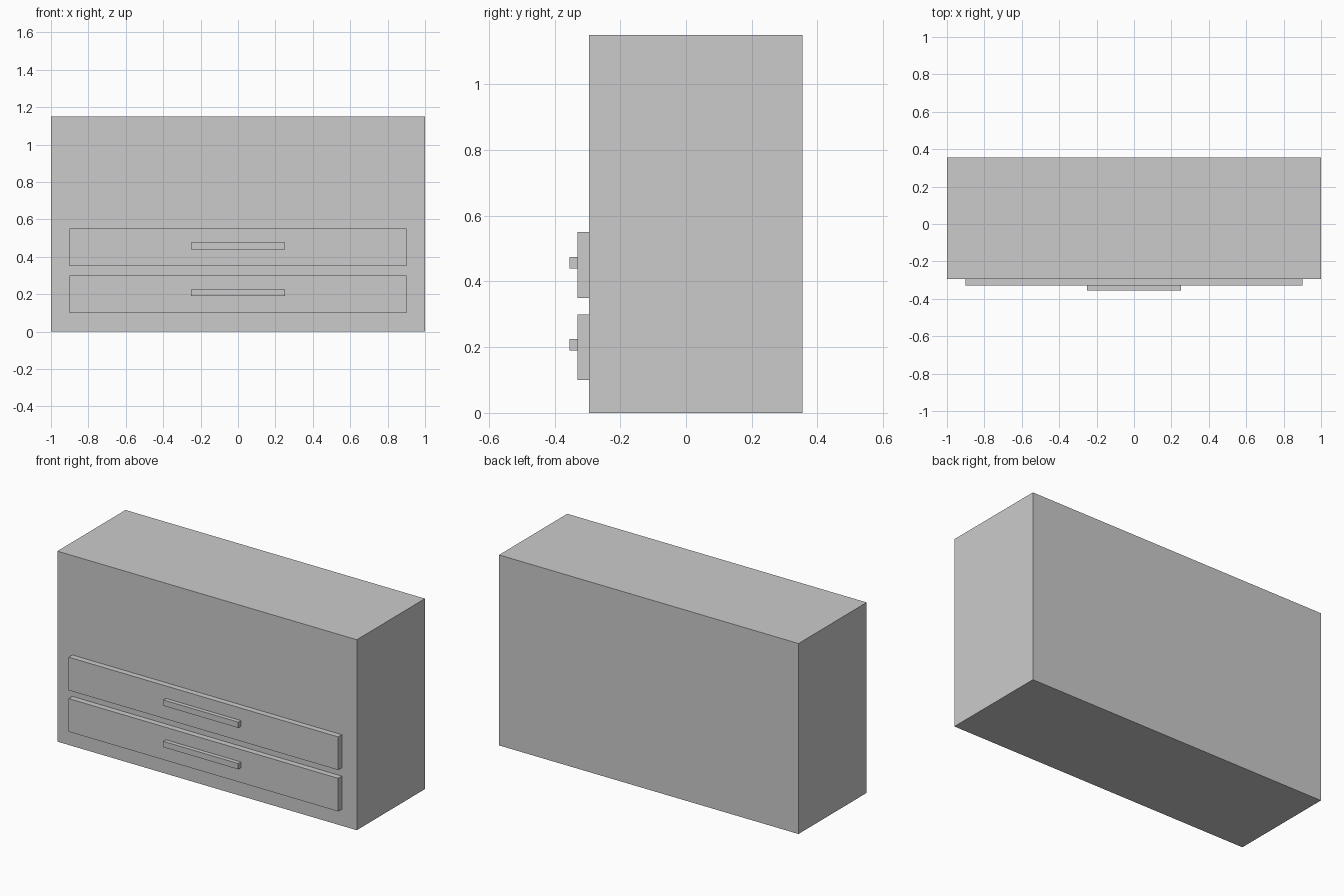
import bpy

if "Cube" in bpy.data.objects:
    bpy.data.objects.remove(bpy.data.objects["Cube"])


def box(name, x, y, z):
    """Add a box from (min, max) ranges on each axis."""
    ranges = (x, y, z)
    bpy.ops.mesh.primitive_cube_add(size=1, location=[(a + b) / 2 for a, b in ranges])
    obj = bpy.context.object
    obj.name = name
    obj.scale = [b - a for a, b in ranges]
    bpy.ops.object.transform_apply(location=False, rotation=False, scale=True)
    return obj


# Cabinet body
box("cabinet_body", (-1, 1), (-0.295, 0.355), (0, 1.15))

# Two drawer fronts, each with a bar handle
for label, z in (("lower", 0.10), ("upper", 0.35)):
    box(f"{label}_drawer_front", (-0.9, 0.9), (-0.33, -0.295), (z, z + 0.20))
    box(f"{label}_drawer_handle", (-0.25, 0.25), (-0.355, -0.33), (z + 0.09, z + 0.125))
